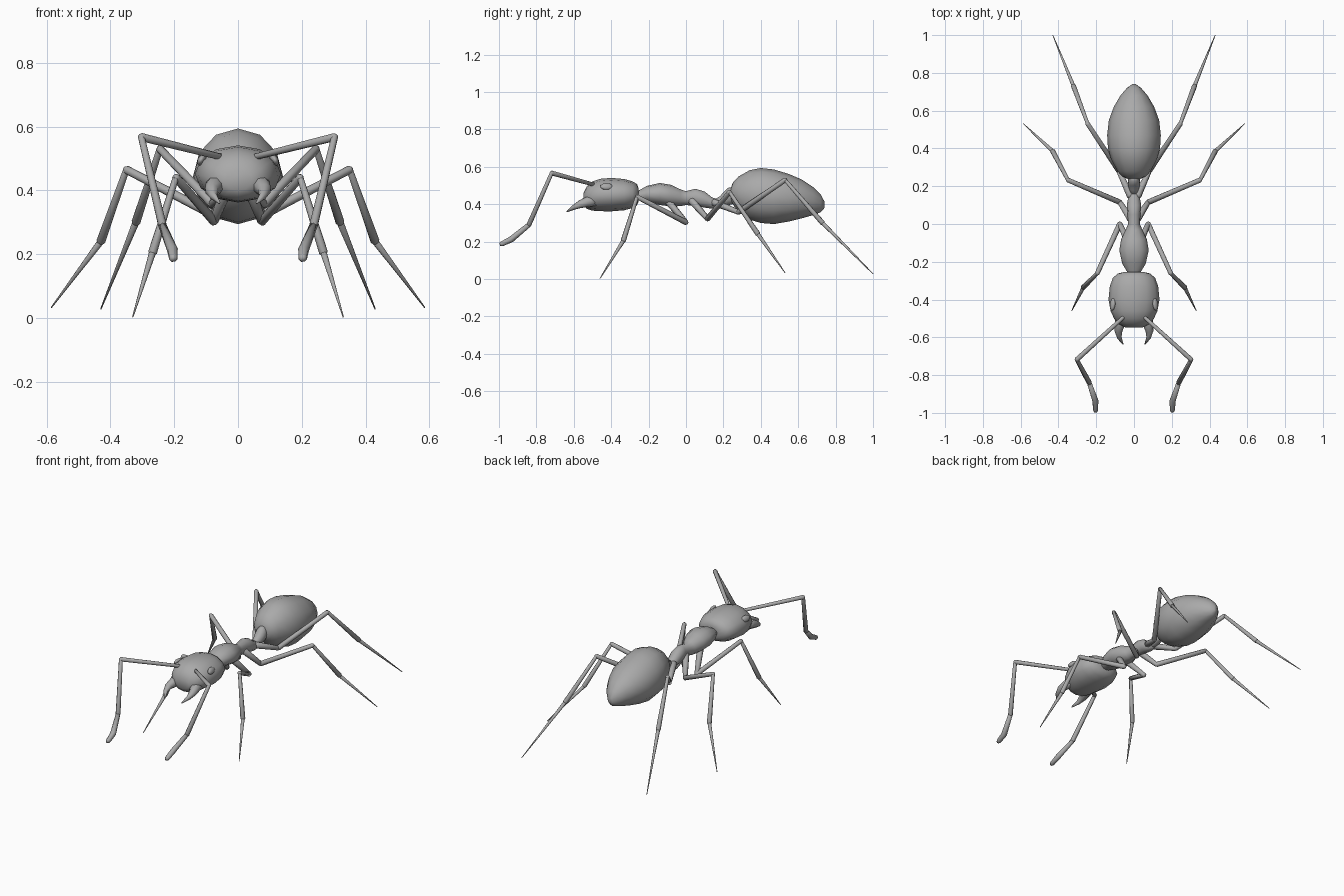
import bpy, bmesh, math
from mathutils import Vector

if "Cube" in bpy.data.objects:
    bpy.data.objects.remove(bpy.data.objects["Cube"])

grey = bpy.data.materials.new("body grey")
grey.diffuse_color = (0.40, 0.40, 0.40, 1)
grey.use_nodes = True
grey.node_tree.nodes["Principled BSDF"].inputs["Base Color"].default_value = grey.diffuse_color


def finish(bm, name):
    bmesh.ops.recalc_face_normals(bm, faces=bm.faces)
    me = bpy.data.meshes.new(name)
    bm.to_mesh(me)
    bm.free()
    me.materials.append(grey)
    for p in me.polygons:
        p.use_smooth = True
    ob = bpy.data.objects.new(name, me)
    bpy.context.collection.objects.link(ob)
    return ob


def skin(bm, rings):
    vr = [[bm.verts.new(p) for p in r] for r in rings]
    n = len(vr[0])
    for a, b in zip(vr, vr[1:]):
        for i in range(n):
            j = (i + 1) % n
            bm.faces.new((a[i], a[j], b[j], b[i]))
    bm.faces.new(vr[0])
    bm.faces.new(vr[-1])


def loft(name, sections, n=12):
    """Elliptical sections along y: (y, half width, z bottom, z top)."""
    bm = bmesh.new()
    rings = []
    for y, w, z0, z1 in sections:
        rings.append([(w * math.sin(2 * math.pi * i / n), y,
                       (z0 + z1) / 2 + (z1 - z0) / 2 * math.cos(2 * math.pi * i / n))
                      for i in range(n)])
    skin(bm, rings)
    return finish(bm, name)


def tube(bm, pts, n=8):
    """Round tube through (x, y, z, radius) points."""
    P = [Vector(p[:3]) for p in pts]
    rings = []
    for k, p in enumerate(P):
        t = (P[min(k + 1, len(P) - 1)] - P[max(k - 1, 0)]).normalized()
        u = t.cross(Vector((0.3, 0.2, 1))).normalized()
        v = t.cross(u)
        rings.append([p + pts[k][3] * (u * math.cos(2 * math.pi * i / n) + v * math.sin(2 * math.pi * i / n))
                      for i in range(n)])
    skin(bm, rings)


def segment(bm, a, b, r0, r1):
    """Tapered limb segment with softly rounded ends."""
    a, b = Vector(a), Vector(b)
    d = (b - a).normalized()
    m = a.lerp(b, 0.5)
    tube(bm, [(*(a - d * r0 * 0.7), r0 * 0.5), (*a, r0), (*m, (r0 + r1) / 2),
              (*b, r1), (*(b + d * r1 * 0.7), r1 * 0.5)])


# Body
loft("head", [(-.253, .045, .415, .485), (-.262, .085, .395, .508), (-.285, .112, .38, .522),
              (-.33, .128, .368, .535), (-.40, .135, .362, .541), (-.46, .124, .363, .536),
              (-.50, .106, .366, .522), (-.53, .082, .375, .497), (-.548, .045, .40, .46)])
loft("thorax", [(-.28, .03, .425, .465), (-.25, .038, .42, .475), (-.21, .062, .41, .498),
                (-.14, .078, .396, .514), (-.08, .068, .388, .504), (-.03, .044, .39, .48),
                (0, .031, .396, .47), (.05, .034, .39, .483), (.10, .038, .382, .468),
                (.14, .031, .376, .436), (.175, .02, .385, .425)])
loft("waist", [(.15, .016, .385, .425), (.18, .024, .385, .442), (.205, .031, .39, .468),
               (.225, .033, .395, .488), (.245, .03, .40, .49), (.27, .02, .41, .48)])
loft("abdomen", [(.238, .03, .42, .48), (.25, .062, .40, .515), (.28, .088, .36, .548),
                 (.34, .12, .318, .582), (.40, .138, .30, .594), (.47, .142, .294, .586),
                 (.55, .133, .308, .562), (.62, .107, .325, .532), (.68, .072, .342, .492),
                 (.72, .038, .357, .452), (.74, .01, .38, .415)])

# Leg joints on the +x side: coxa root, trochanter, knee, ankle, toe
LEGS = {
    "front_leg": [(.03, -.10, .42), (.075, 0, .303), (.195, -.262, .44), (.268, -.335, .205), (.33, -.46, .003)],
    "middle_leg": [(.02, .03, .42), (.075, .115, .322), (.35, .233, .465), (.43, .385, .24), (.585, .53, .033)],
    "hind_leg": [(.02, .15, .41), (.08, .28, .358), (.245, .53, .53), (.32, .73, .30), (.43, 1.0, .028)],
}
RADII = [(.02, .014), (.015, .013), (.010, .014), (.011, .002)]

for side, s in (("left", 1), ("right", -1)):
    for name, joints in LEGS.items():
        bm = bmesh.new()
        J = [(s * x, y, z) for x, y, z in joints]
        for a, b, r in zip(J, J[1:], RADII):
            segment(bm, a, b, *r)
        finish(bm, f"{name}_{side}")

    # Elbowed antenna with a thicker club
    bm = bmesh.new()
    J = [(s * x, y, z) for x, y, z in [(.035, -.475, .50), (.303, -.718, .567), (.237, -.84, .29),
                                       (.205, -.935, .212), (.203, -.985, .188)]]
    segment(bm, J[0], J[1], .010, .013)
    segment(bm, J[1], J[2], .011, .014)
    tube(bm, [(*J[2], .013), (*J[3], .017), (*J[4], .014), (s * .203, -.996, .185, .008)])
    finish(bm, f"antenna_{side}")

    # Curved mandible
    bm = bmesh.new()
    tube(bm, [(s * x, y, z, r) for x, y, z, r in
              [(.07, -.48, .42, .03), (.074, -.53, .412, .029), (.082, -.565, .40, .022),
               (.078, -.60, .383, .013), (.058, -.637, .36, .003)]])
    finish(bm, f"mandible_{side}")

    # Eye
    bm = bmesh.new()
    bmesh.ops.create_uvsphere(bm, u_segments=12, v_segments=8, radius=1)
    eye = finish(bm, f"eye_{side}")
    eye.scale = (.013, .034, .019)
    eye.rotation_euler = (0, -s * .5, s * .12)
    eye.location = (s * .113, -.425, .495)
